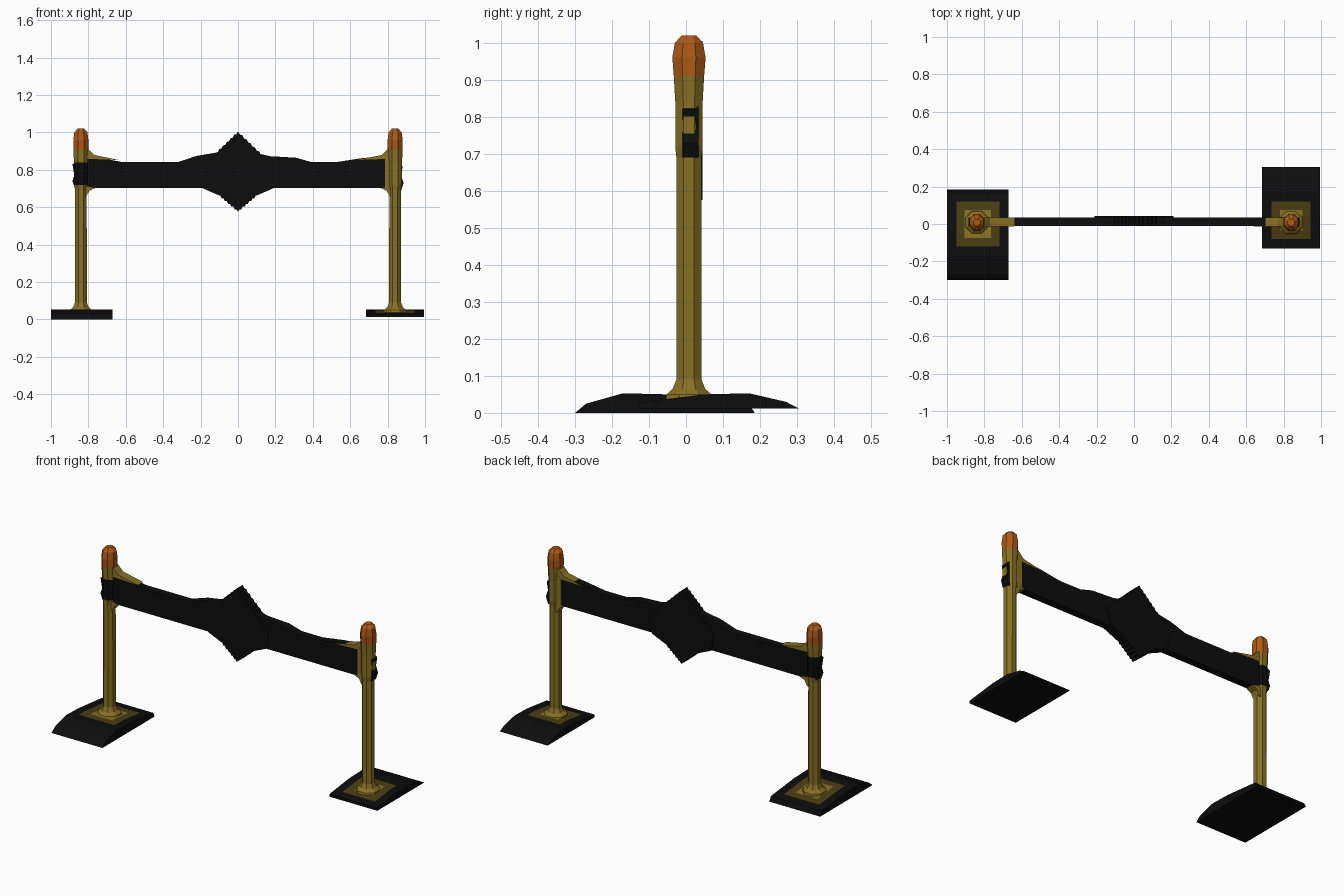
import bpy, bmesh, math

if "Cube" in bpy.data.objects:
    bpy.data.objects.remove(bpy.data.objects["Cube"])


def material(name, rgb):
    m = bpy.data.materials.new(name)
    m.diffuse_color = (*rgb, 1)
    m.use_nodes = True
    m.node_tree.nodes["Principled BSDF"].inputs["Base Color"].default_value = m.diffuse_color
    return m


BLACK = material("black", (0.004, 0.004, 0.004))
DARK = material("dark_gold", (0.07, 0.048, 0.007))
GOLD = material("gold", (0.25, 0.165, 0.018))
ORANGE = material("orange", (0.42, 0.10, 0.008))
MATS = [BLACK, DARK, GOLD, ORANGE]


def finish(name, bm):
    bmesh.ops.recalc_face_normals(bm, faces=bm.faces)
    me = bpy.data.meshes.new(name)
    bm.to_mesh(me)
    bm.free()
    for m in MATS:
        me.materials.append(m)
    ob = bpy.data.objects.new(name, me)
    bpy.context.collection.objects.link(ob)
    return ob


def prism(points, start, step, mat=0):
    """Extrude a closed outline (3D points from start) along step."""
    bm = bmesh.new()
    a = [bm.verts.new(start(p)) for p in points]
    b = [bm.verts.new([c + d for c, d in zip(start(p), step)]) for p in points]
    n = len(points)
    bm.faces.new(a)
    bm.faces.new(b)
    for i in range(n):
        j = (i + 1) % n
        bm.faces.new((a[i], a[j], b[j], b[i]))
    for f in bm.faces:
        f.material_index = mat
    return bm


def plate(name, outline, y0, y1, mat=0):
    return finish(name, prism(outline, lambda p: (p[0], y0, p[1]), (0, y1 - y0, 0), mat))


def foot(name, profile, x0, x1):
    bm = prism(profile, lambda p: (x0, p[0], p[1]), (x1 - x0, 0, 0))
    bmesh.ops.recalc_face_normals(bm, faces=bm.faces)
    # fade from black edges to a gold centre
    top = [f for f in bm.faces if f.normal.z > 0.9 and f.calc_center_median().z > 0.03
           and abs(f.calc_center_median().y) < 0.16]
    for mat, width in ((1, 0.05), (2, 0.045)):
        bmesh.ops.inset_region(bm, faces=top, thickness=width, use_even_offset=True)
        for f in top:
            f.material_index = mat
    return finish(name, bm)


def post(name, x, rings, sides=8):
    bm = bmesh.new()
    prev = None
    for z, rx, ry, cy, mat in rings:
        ring = []
        for i in range(sides):
            a = 2 * math.pi * (i + 0.5) / sides
            k = 1 / math.cos(math.pi / sides)
            ring.append(bm.verts.new((x + rx * k * math.cos(a), cy + ry * k * math.sin(a), z)))
        if prev:
            for i in range(sides):
                j = (i + 1) % sides
                bm.faces.new((prev[i], prev[j], ring[j], ring[i])).material_index = mat
        else:
            bm.faces.new(ring).material_index = mat
        prev = ring
    bm.faces.new(prev).material_index = mat
    return finish(name, bm)


# Feet, each pushed a different way along y
foot("left_foot", [(-0.30, 0), (-0.27, 0.025), (-0.17, 0.053), (-0.05, 0.05),
                   (0.17, 0.027), (0.185, 0)], -1.0, -0.67)
foot("right_foot", [(0.305, 0.012), (0.27, 0.03), (0.17, 0.053), (0.05, 0.05),
                    (-0.13, 0.028), (-0.13, 0.012)], 0.685, 0.995)

# Posts with a flared base, dark collar on the left and orange rounded tip
for side, x, collar in (("left", -0.84, 0), ("right", 0.84, 2)):
    post(side + "_post", x, [
        (0.025, 0.065, 0.065, 0.008, 2), (0.05, 0.06, 0.06, 0.008, 2),
        (0.065, 0.042, 0.044, 0.008, 2), (0.09, 0.032, 0.034, 0.008, 2),
        (0.69, 0.031, 0.034, 0.008, 2), (0.72, 0.037, 0.037, 0.008, 2),
        (0.84, 0.037, 0.037, 0.008, collar), (0.91, 0.040, 0.041, 0.008, 2),
        (0.96, 0.040, 0.045, 0.008, 3), (1.0, 0.035, 0.038, 0.008, 3),
        (1.02, 0.018, 0.020, 0.008, 3)])

# Cross beam with raised shoulders towards the middle
plate("cross_beam", [
    (-0.875, 0.71), (-0.885, 0.74), (-0.875, 0.77), (-0.885, 0.83), (-0.80, 0.875),
    (-0.62, 0.842), (-0.32, 0.842), (-0.22, 0.875), (-0.10, 0.895), (0.12, 0.885),
    (0.17, 0.873), (0.31, 0.865), (0.39, 0.842), (0.53, 0.842), (0.66, 0.862),
    (0.80, 0.875), (0.88, 0.82), (0.872, 0.77), (0.885, 0.73), (0.872, 0.69),
    (0.79, 0.702), (-0.79, 0.702)], -0.01, 0.034)

# Diamond sign with finely notched slopes
corners = [(0, 1.005), (0.135, 0.875), (0.21, 0.80), (0.19, 0.702), (0.105, 0.665),
           (0, 0.575), (-0.105, 0.665), (-0.19, 0.702), (-0.21, 0.80), (-0.12, 0.89)]
outline = []
for k, (p, q) in enumerate(zip(corners, corners[1:] + corners[:1])):
    outline.append(p)
    if k in (0, 4, 5, 9):
        for i in range(1, 12):
            t, s = i / 12, 0.97 if i % 2 else 1.01
            outline.append(((p[0] + (q[0] - p[0]) * t) * s,
                            0.79 + (p[1] + (q[1] - p[1]) * t - 0.79) * s))
plate("diamond_sign", outline, -0.012, 0.044)

# Gold gussets where the beam meets the posts
for side, s in (("left", -1), ("right", 1)):
    plate(side + "_upper_gusset", [(s * 0.84, 0.86), (s * 0.84, 0.95), (s * 0.80, 0.91),
                                   (s * 0.77, 0.88), (s * 0.64, 0.853)], -0.013, 0.036, 2)
    plate(side + "_lower_gusset", [(s * 0.84, 0.72), (s * 0.84, 0.64), (s * 0.81, 0.66),
                                   (s * 0.795, 0.688), (s * 0.765, 0.702)], -0.013, 0.036, 2)
# Gold end cover beside the right post
plate("right_end_cover", [(0.785, 0.70), (0.785, 0.87), (0.84, 0.87), (0.84, 0.70)],
      -0.014, 0.037, 2)
